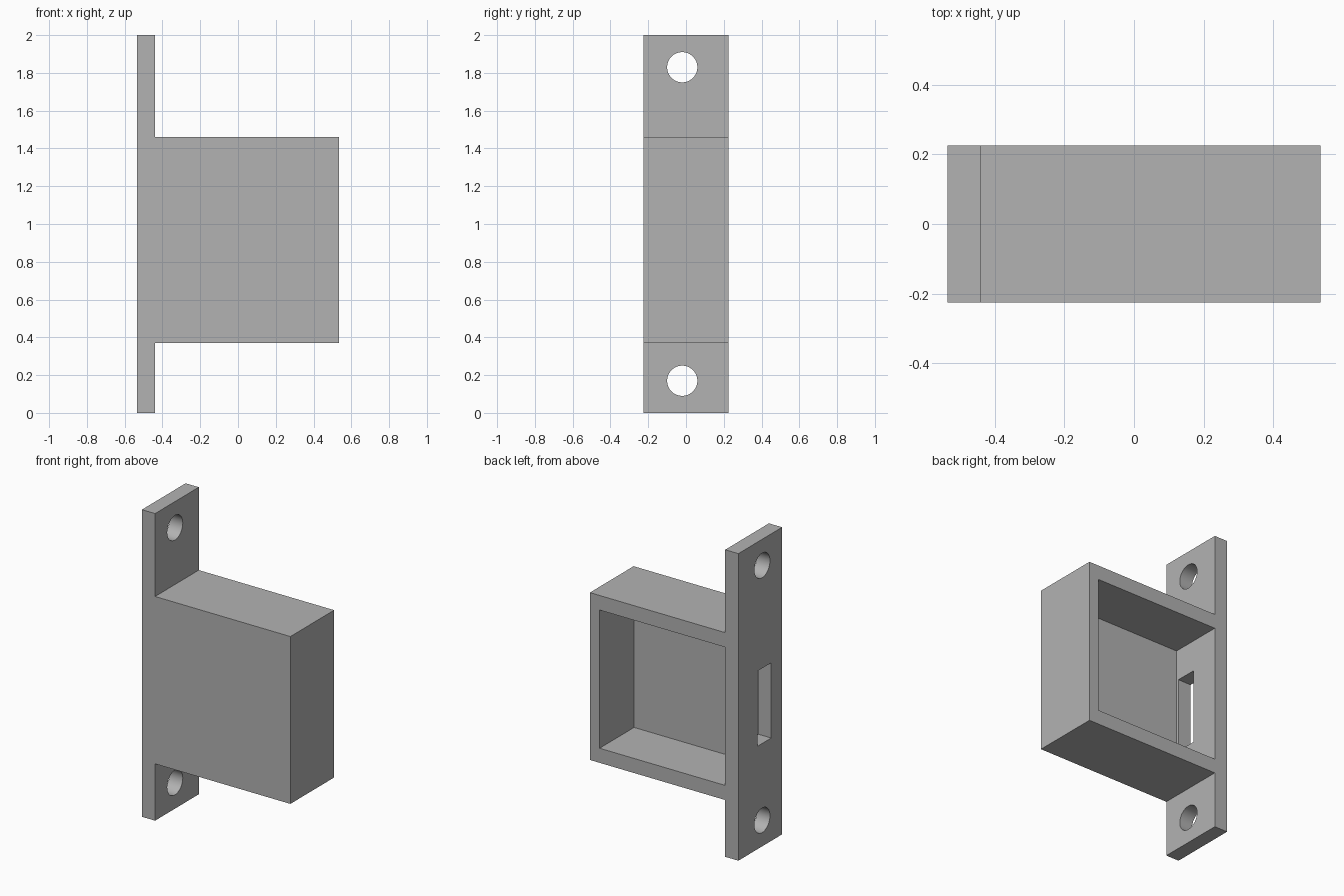
import bpy
import bmesh
from math import radians
from mathutils import Matrix, Vector

if "Cube" in bpy.data.objects:
    bpy.data.objects.remove(bpy.data.objects["Cube"], do_unlink=True)

# Main dimensions
X0, PLATE_X, X1 = -0.535, -0.44, 0.535
HALF_Y = 0.225
BOX_Z0, BOX_Z1, TOP = 0.37, 1.46, 2.0
WALL, END_WALL = 0.095, 0.07

grey = bpy.data.materials.new("plain grey")
grey.use_nodes = True
GREY = (0.448, 0.448, 0.448, 1.0)
grey.diffuse_color = GREY
grey.node_tree.nodes["Principled BSDF"].inputs["Base Color"].default_value = GREY


def make_object(name, bm):
    bmesh.ops.recalc_face_normals(bm, faces=bm.faces)
    mesh = bpy.data.meshes.new(name)
    bm.to_mesh(mesh)
    bm.free()
    mesh.materials.append(grey)
    obj = bpy.data.objects.new(name, mesh)
    bpy.context.collection.objects.link(obj)
    return obj


def box(name, low, high):
    low, high = Vector(low), Vector(high)
    bm = bmesh.new()
    bmesh.ops.create_cube(bm, size=1, matrix=Matrix.Translation((low + high) / 2)
                          @ Matrix.Diagonal((*(high - low), 1)))
    return make_object(name, bm)


def hole(name, y, z, radius):
    bm = bmesh.new()
    place = Matrix.Translation(((X0 + PLATE_X) / 2, y, z)) @ Matrix.Rotation(radians(90), 4, 'Y')
    bmesh.ops.create_cone(bm, cap_ends=True, segments=64, radius1=radius, radius2=radius,
                          depth=0.3, matrix=place)
    return make_object(name, bm)


# Body: mounting plate and lock box as one extruded profile
profile = [(X0, 0), (PLATE_X, 0), (PLATE_X, BOX_Z0), (X1, BOX_Z0),
           (X1, BOX_Z1), (PLATE_X, BOX_Z1), (PLATE_X, TOP), (X0, TOP)]
bm = bmesh.new()
face = bm.faces.new([bm.verts.new((x, -HALF_Y, z)) for x, z in profile])
ext = bmesh.ops.extrude_face_region(bm, geom=[face])
bmesh.ops.translate(bm, vec=(0, 2 * HALF_Y, 0),
                    verts=[v for v in ext["geom"] if isinstance(v, bmesh.types.BMVert)])
body = make_object("strike_box_body", bm)

# Cutters: cavity open to the back, latch slot, two screw holes
cutters = [
    box("cavity_cutter", (PLATE_X, -HALF_Y + WALL, BOX_Z0 + WALL),
        (X1 - END_WALL, HALF_Y + 0.1, BOX_Z1 - WALL)),
    box("slot_cutter", (X0 - 0.1, -0.113, 0.67), (PLATE_X + 0.1, 0.028, 1.16)),
    hole("lower_hole_cutter", -0.02, 0.17, 0.08),
    hole("upper_hole_cutter", -0.02, TOP - 0.17, 0.08),
]
bpy.ops.object.select_all(action='DESELECT')
body.select_set(True)
bpy.context.view_layer.objects.active = body
for cutter in cutters:
    cutter.hide_render = True
    mod = body.modifiers.new(cutter.name, 'BOOLEAN')
    mod.operation = 'DIFFERENCE'
    mod.solver = 'EXACT'
    mod.object = cutter
    bpy.ops.object.modifier_apply(modifier=mod.name)
for cutter in cutters:
    bpy.data.objects.remove(cutter, do_unlink=True)

# Smooth the hole walls, keep every corner sharp
bpy.ops.object.shade_smooth_by_angle(angle=radians(30))
